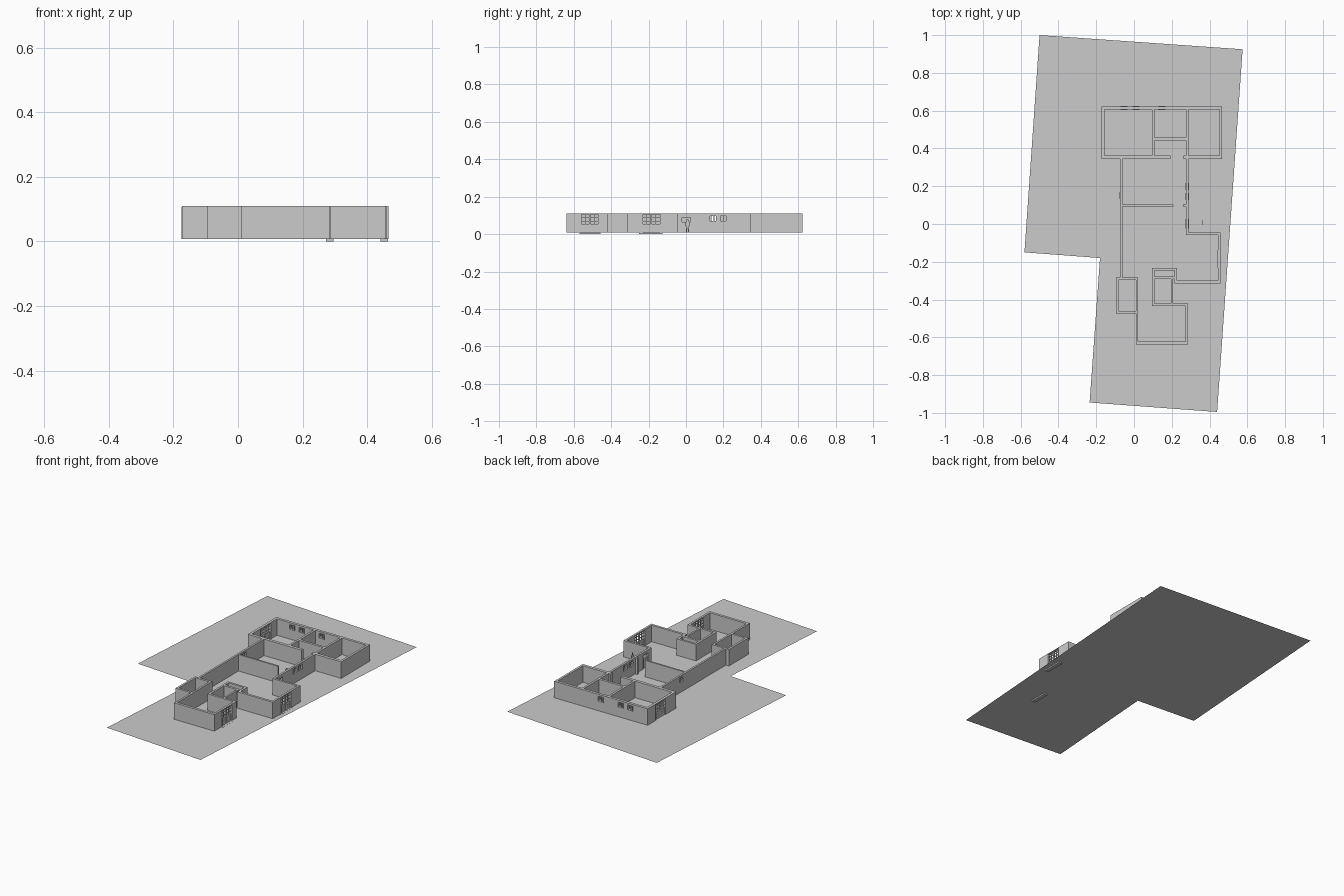
import bpy
import bmesh
from mathutils import Vector

BASE, TOP = 0.008, 0.11

cube = bpy.data.objects.get("Cube")
if cube:
    bpy.data.objects.remove(cube)

grey = bpy.data.materials.new("light_grey")
grey.use_nodes = True
colour = (0.6, 0.6, 0.6, 1)
grey.diffuse_color = colour
grey.node_tree.nodes["Principled BSDF"].inputs["Base Color"].default_value = colour


def finish(bm, name):
    mesh = bpy.data.meshes.new(name)
    bm.normal_update()
    bm.to_mesh(mesh)
    bm.free()
    mesh.materials.append(grey)
    obj = bpy.data.objects.new(name, mesh)
    bpy.context.collection.objects.link(obj)
    return obj


def add_box(bm, lo, hi):
    lo, hi = Vector(lo), Vector(hi)
    verts = bmesh.ops.create_cube(bm, size=1)["verts"]
    for v in verts:
        v.co = (lo + hi) / 2 + v.co * (hi - lo)


def plate(name, outline, place, thickness=None):
    bm = bmesh.new()
    face = bm.faces.new([bm.verts.new(place(a, b)) for a, b in outline])
    if thickness:
        new = bmesh.ops.extrude_face_region(bm, geom=[face])["geom"]
        bmesh.ops.translate(bm, vec=thickness, verts=[g for g in new if isinstance(g, bmesh.types.BMVert)])
        bmesh.ops.recalc_face_normals(bm, faces=bm.faces)
    return finish(bm, name)


# Plot of land
plate("plot", [(-0.5, 1), (-0.58, -0.15), (-0.18, -0.18), (-0.235, -0.945), (0.44, -0.995), (0.575, 0.925)],
      lambda x, y: (x, y, BASE))

# Wall plan: x from, x to, y from, y to
walls = [
    # Rear wing
    (-0.173, 0.466, 0.605, 0.622), (-0.173, -0.157, 0.343, 0.622), (0.452, 0.466, 0.343, 0.622),
    (-0.173, 0.193, 0.343, 0.362), (0.262, 0.466, 0.343, 0.362),
    (0.095, 0.108, 0.343, 0.622), (0.275, 0.288, -0.058, 0.622), (0.095, 0.288, 0.442, 0.457),
    # Middle hall
    (-0.074, -0.062, -0.297, 0.362), (-0.074, 0.21, 0.093, 0.103), (0.26, 0.288, 0.093, 0.103),
    # Side room
    (0.275, 0.458, -0.058, -0.045), (0.445, 0.458, -0.315, -0.045), (0.215, 0.458, -0.315, -0.3),
    (0.215, 0.228, -0.315, -0.233), (0.095, 0.228, -0.246, -0.233),
    # Small closet block
    (0.095, 0.108, -0.434, -0.233), (0.095, 0.228, -0.292, -0.278), (0.196, 0.207, -0.434, -0.278),
    # Front room
    (0.095, 0.285, -0.434, -0.42), (0.272, 0.285, -0.638, -0.42),
    (0.01, 0.285, -0.638, -0.622), (0.01, 0.022, -0.638, -0.283),
    # Left store room
    (-0.095, 0.022, -0.297, -0.283), (-0.095, 0.022, -0.474, -0.46), (-0.095, -0.082, -0.474, -0.283),
]

# Openings: name, wall axis, wall span, start, end, bottom, top, columns, rows, solid panel height
WIN = (0.067, 0.1, 2, 2, 0)
FRENCH = (BASE, 0.107, 2, 3, 0.042)
back, east, west = (0.605, 0.622), (0.275, 0.288), (-0.074, -0.062)
openings = [
    ("rear_window_a", "x", back, -0.072, -0.035, *WIN),
    ("rear_window_b", "x", back, -0.007, 0.03, *WIN),
    ("rear_window_c", "x", back, 0.13, 0.167, *WIN),
    ("hall_window_a", "y", east, 0.126, 0.163, *WIN),
    ("hall_window_b", "y", east, 0.181, 0.218, *WIN),
    ("side_window", "y", west, 0.133, 0.17, *WIN),
    ("front_french_door", "y", (0.272, 0.285), -0.562, -0.467, *FRENCH),
    ("side_french_door", "y", (0.445, 0.458), -0.234, -0.137, *FRENCH),
    ("rear_french_door", "y", (-0.173, -0.157), 0.445, 0.545, *FRENCH),
    ("entrance_door", "y", east, -0.024, 0.026, BASE, 0.093, 1, 1, 0.055),
]

# Merge the plan into one wall shell on a grid, leaving out the openings
solids = [((x0, y0, BASE), (x1, y1, TOP)) for x0, x1, y0, y1 in walls]
holes = []
for name, axis, (w0, w1), a, b, z0, z1, *_ in openings:
    holes.append(((a, w0, z0), (b, w1, z1)) if axis == "x" else ((w0, a, z0), (w1, b, z1)))
cuts = [sorted({p[i] for box in solids + holes for p in box}) for i in range(3)]


def cells(box):
    (i0, j0, k0), (i1, j1, k1) = [[cuts[n].index(p[n]) for n in range(3)] for p in box]
    return {(i, j, k) for i in range(i0, i1) for j in range(j0, j1) for k in range(k0, k1)}


filled = set().union(*map(cells, solids)) - set().union(*map(cells, holes))
bm = bmesh.new()
for cell in filled:
    for n in range(3):
        for side in (0, 1):
            other = list(cell)
            other[n] += 2 * side - 1
            if tuple(other) in filled:
                continue
            u, v = (n + 1) % 3, (n + 2) % 3
            ring = []
            for du, dv in ((0, 0), (1, 0), (1, 1), (0, 1)):
                at = list(cell)
                at[n] += side
                at[u] += du
                at[v] += dv
                ring.append(bm.verts.new([cuts[m][at[m]] for m in range(3)]))
            bm.faces.new(ring if side else ring[::-1])
bmesh.ops.remove_doubles(bm, verts=bm.verts, dist=0.0001)
bmesh.ops.dissolve_limit(bm, angle_limit=0.01, verts=bm.verts, edges=bm.edges)
finish(bm, "walls")


# Frames, glazing bars and door panels
def joinery(name, axis, span, a, b, z0, z1, cols, rows, panel):
    bm = bmesh.new()
    mid = sum(span) / 2

    def bar(a0, a1, b0, b1, depth):
        if axis == "x":
            add_box(bm, (a0, mid - depth, b0), (a1, mid + depth, b1))
        else:
            add_box(bm, (mid - depth, a0, b0), (mid + depth, a1, b1))

    frame, thin = 0.003, 0.0012
    deep = (span[1] - span[0]) / 2 + 0.002
    bar(a, a + frame, z0, z1, deep)
    bar(b - frame, b, z0, z1, deep)
    bar(a + frame, b - frame, z1 - frame, z1, deep)
    low = z0 + panel
    bar(a + frame, b - frame, low, low + frame, deep if not panel else 0.004)
    if panel:
        bar(a + frame, b - frame, z0, low, 0.003)
    for i in range(1, cols):
        x = a + (b - a) * i / cols
        half = 0.003 if panel else thin
        bar(x - half, x + half, z0, z1 - frame, 0.004)
    if cols > 1 and panel:
        for i in (1, 3):
            x = a + (b - a) * i / 4
            bar(x - thin, x + thin, low, z1 - frame, 0.003)
        for z in (z0 + panel / 3, z0 + panel * 2 / 3):
            bar(a + frame, b - frame, z - thin, z + thin, 0.004)
    for j in range(1, rows):
        z = low + (z1 - low) * j / rows
        bar(a + frame, b - frame, z - thin, z + thin, 0.003)
    finish(bm, name)


for item in openings:
    joinery(*item)

# Steps below the garden doors
for name, x, y0, y1 in (("front_step", 0.272, -0.57, -0.458), ("side_step", 0.441, -0.25, -0.126)):
    bm = bmesh.new()
    add_box(bm, (x, y0, 0), (x + 0.024, y1, BASE + 0.001))
    finish(bm, name)

# Flat standing figure by the entrance
half = [(0.004, 0), (0.009, 0), (0.008, 0.035), (0.013, 0.035), (0.012, 0.056), (0.004, 0.061), (0.005, 0.07), (0, 0.074)]
outline = [(0, 0.03)] + half + [(-y, z) for y, z in half[-2::-1]]
plate("standing_figure", outline, lambda y, z: (0.36, 0.008 + y, BASE + z), (0.002, 0, 0))
